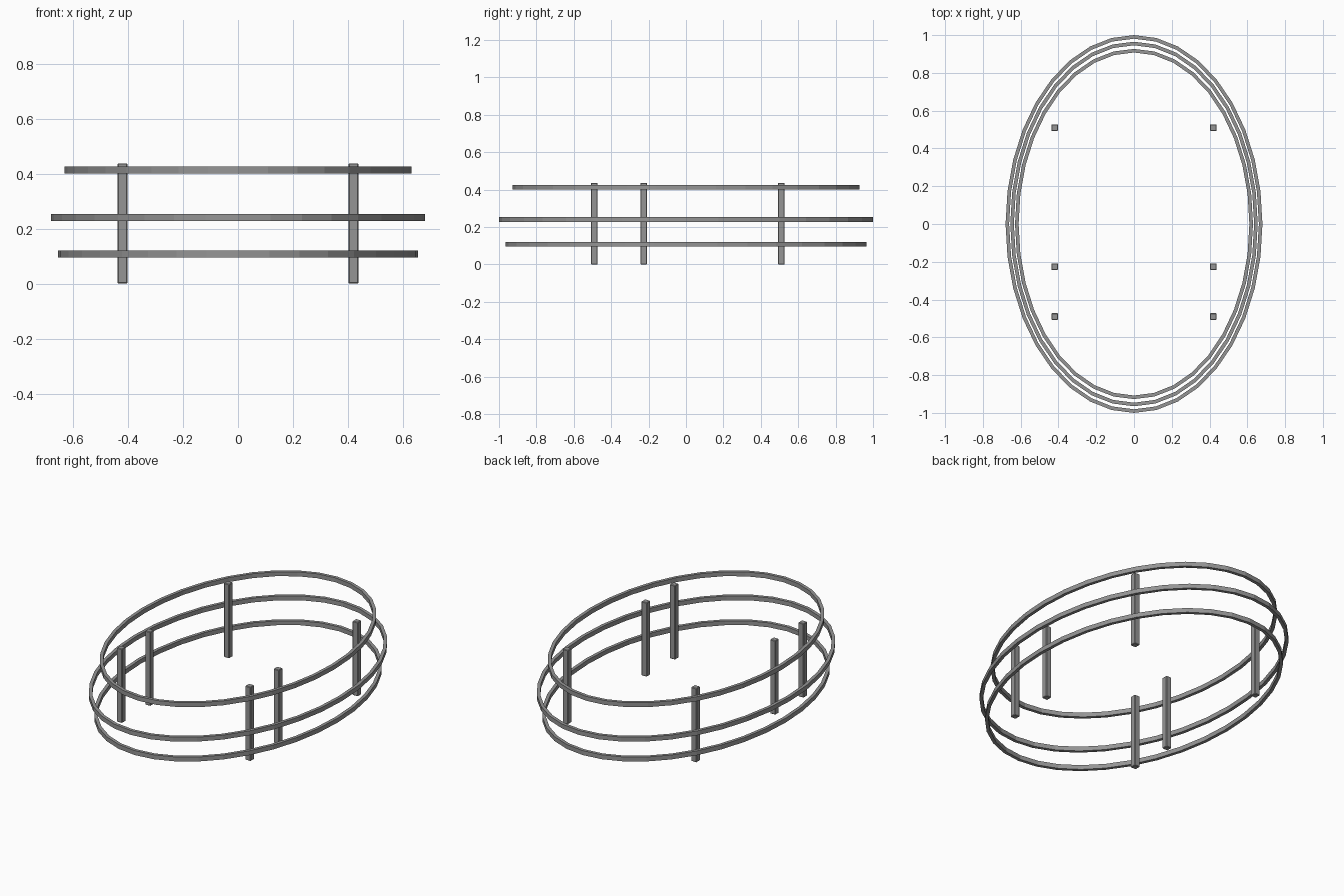
import bpy, bmesh, math

if "Cube" in bpy.data.objects:
    bpy.data.objects.remove(bpy.data.objects["Cube"], do_unlink=True)

GREY = (0.30, 0.30, 0.30, 1.0)
metal = bpy.data.materials.new("metal_grey")
metal.use_nodes = True
metal.diffuse_color = GREY
metal.node_tree.nodes["Principled BSDF"].inputs["Base Color"].default_value = GREY


def make_object(name, bm):
    bmesh.ops.recalc_face_normals(bm, faces=bm.faces)
    mesh = bpy.data.meshes.new(name)
    bm.to_mesh(mesh)
    bm.free()
    mesh.materials.append(metal)
    obj = bpy.data.objects.new(name, mesh)
    bpy.context.collection.objects.link(obj)
    return obj


def oval_rail(name, rx, ry, z, height=0.026, width=0.019, sides=36):
    """Faceted oval hoop with a rectangular section."""
    bm = bmesh.new()
    section = [(0, -height / 2), (0, height / 2), (-width, height / 2), (-width, -height / 2)]
    loops = []
    for i in range(sides):
        a = 2 * math.pi * i / sides
        loops.append([bm.verts.new(((rx + d) * math.cos(a), (ry + d) * math.sin(a), z + h))
                      for d, h in section])
    for i in range(sides):
        p, q = loops[i], loops[(i + 1) % sides]
        for k in range(4):
            n = (k + 1) % 4
            bm.faces.new((p[k], q[k], q[n], p[n]))
    return make_object(name, bm)


def post(name, x, y, size=0.035, height=0.437):
    """Upright square bar with softened edges."""
    bm = bmesh.new()
    bmesh.ops.create_cube(bm, size=1)
    bmesh.ops.scale(bm, vec=(size, size, height), verts=bm.verts)
    bmesh.ops.translate(bm, vec=(x, y, height / 2), verts=bm.verts)
    obj = make_object(name, bm)
    bevel = obj.modifiers.new("soft_edges", 'BEVEL')
    bevel.width = 0.003
    bevel.segments = 1
    return obj


# Three oval rails
oval_rail("lower_rail", 0.655, 0.965, 0.108)
oval_rail("middle_rail", 0.68, 1.0, 0.24)
oval_rail("upper_rail", 0.63, 0.927, 0.413)

# Three pairs of posts
for side, sx in (("left", 1), ("right", -1)):
    for place, y in (("front", -0.49), ("middle", -0.226), ("back", 0.51)):
        post(f"{place}_{side}_post", sx * 0.42, y)
